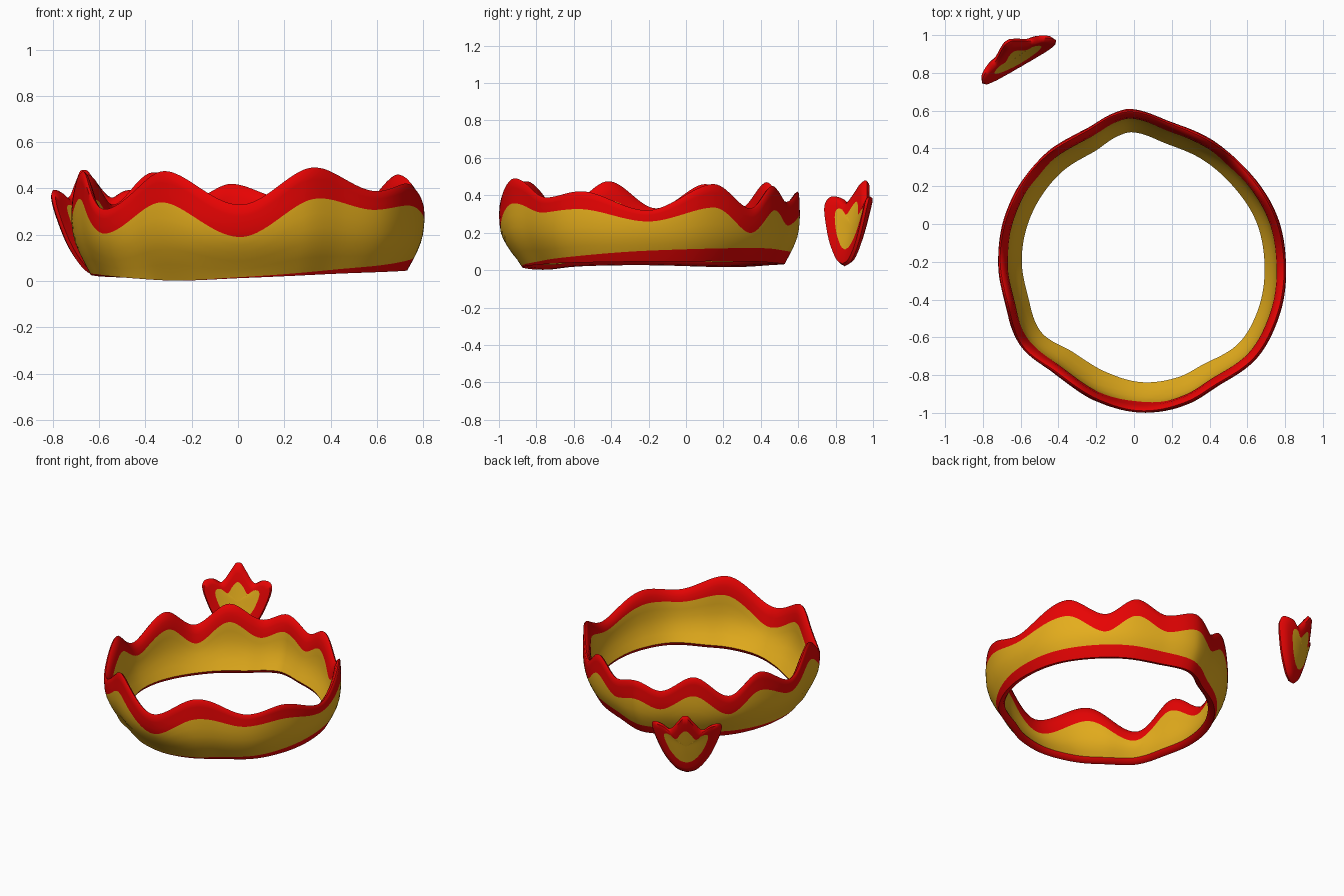
import bpy, bmesh
from math import sin, cos, radians
from mathutils import Vector

cube = bpy.data.objects.get("Cube")
if cube:
    bpy.data.objects.remove(cube)


def material(name, rgb):
    m = bpy.data.materials.new(name)
    m.use_nodes = True
    m.diffuse_color = (*rgb, 1)
    m.node_tree.nodes["Principled BSDF"].inputs["Base Color"].default_value = (*rgb, 1)
    return m


GOLD, RED = 0, 1
MATERIALS = [material("gold", (0.78, 0.42, 0.012)), material("red", (0.80, 0.001, 0.001))]


def hermite(table, x, period=None):
    """Smooth curve through (x, value) pairs, optionally repeating."""
    pts = list(table)
    if period:
        x %= period
        pts = ([(a - period, v) for a, v in table] + pts
               + [(a + period, v) for a, v in table])
    x = min(max(x, pts[0][0]), pts[-1][0])
    i = max(k for k in range(len(pts) - 1) if pts[k][0] <= x)

    def slope(k):
        a, b = pts[max(k - 1, 0)], pts[min(k + 1, len(pts) - 1)]
        return (b[1] - a[1]) / (b[0] - a[0])
    (x0, v0), (x1, v1) = pts[i], pts[i + 1]
    h = x1 - x0
    t = (x - x0) / h
    return (v0 * (1 + 2 * t) * (1 - t) ** 2 + v1 * t * t * (3 - 2 * t)
            + h * slope(i) * t * (1 - t) ** 2 + h * slope(i + 1) * t * t * (t - 1))


def loft(name, rows, colours, closed):
    """Skin rings of points; colours gives the material of each strip."""
    bm = bmesh.new()
    rings = [[bm.verts.new(p) for p in row] for row in rows]
    n = len(rings[0])
    for r, colour in enumerate(colours):
        a, b = rings[r], rings[(r + 1) % len(rings)]
        for i in range(n):
            j = (i + 1) % n
            bm.faces.new((a[i], a[j], b[j], b[i])).material_index = colour
    if not closed:
        bmesh.ops.remove_doubles(bm, verts=bm.verts, dist=1e-5)
    bmesh.ops.recalc_face_normals(bm, faces=bm.faces)
    me = bpy.data.meshes.new(name)
    bm.to_mesh(me)
    bm.free()
    for m in MATERIALS:
        me.materials.append(m)
    ob = bpy.data.objects.new(name, me)
    bpy.context.collection.objects.link(ob)
    bpy.ops.object.select_all(action="DESELECT")
    ob.select_set(True)
    bpy.context.view_layer.objects.active = ob
    bpy.ops.object.shade_smooth_by_angle(angle=radians(50))


# Crown band, by angle in degrees: outline radius, edge height, trim depth, base height, hem
RADIUS = [(0, .765), (19, .757), (40, .742), (60, .745), (78, .757), (94, .81), (101, .80),
          (113, .762), (131, .766), (146, .765), (180, .76), (197, .755), (215, .782),
          (232, .75), (252, .776), (270, .80), (288, .792), (302, .772), (320, .795), (336, .785)]
PEAKS = [(0, .32), (28, .46), (48, .33), (64, .45), (79, .365), (95, .42), (107, .365),
         (123, .47), (140, .33), (156, .46), (177, .33), (197, .475), (217, .31),
         (241, .475), (268, .33), (291, .49), (314, .39), (334, .42)]
TRIM = [(0, .06), (27, .125), (92, .125), (156, .125), (177, .09), (197, .12), (217, .105),
        (241, .135), (268, .14), (292, .135), (316, .08), (334, .095)]
BASE = [(0, .046), (60, .045), (100, .03), (140, .016), (180, .026), (208, .022), (240, .002),
        (270, .014), (315, .036)]
HEM = [(0, .058), (60, .072), (100, .06), (150, .03), (190, .005), (266, .004), (315, .025)]
# Inward lean of the wall by height
LEAN = [(0, .095), (.05, .073), (.1, .045), (.18, .012), (.27, 0), (.36, 0), (.5, .002)]


def band_section(deg):
    """Closed cross-section of the band, up the outside and down the inside."""
    th = radians(deg)
    radius, top, trim_depth, low, hem_depth = (
        hermite(table, deg, 360) for table in (RADIUS, PEAKS, TRIM, BASE, HEM))
    hem = low + hem_depth
    trim = top - trim_depth
    front = 1 + .4 * max(0, -sin(th)) ** 4

    def point(z, depth):
        r = radius - hermite(LEAN, z) * front - depth
        return Vector((.04 + r * cos(th), -.2 + r * sin(th), z))
    steps = [k / 5 for k in range(1, 6)]
    out = [point(low, 0), point(hem, 0)]
    out += [point(hem + (trim - hem) * t, 0) for t in steps]
    out += [point(trim + (top - .01 - trim) * t, .003 * t) for t in (.33, .67, 1)]
    out += [point(top, .012)]
    inner_low, inner_trim = low + .028, top - trim_depth * .88
    out += [point(top - .01, .025), point((top + inner_trim) / 2, .042), point(inner_trim, .051)]
    out += [point(inner_trim + (inner_low - inner_trim) * t, .051 + .004 * t) for t in steps]
    out += [point(low + .006, .03)]
    return out


sections = [band_section(d * 1.5) for d in range(240)]
band_colours = [RED] + [GOLD] * 5 + [RED] * 7 + [GOLD] * 5 + [RED] * 2
loft("crown_band", list(zip(*sections)), band_colours, True)


# Detached shield plate: half outlines as (across, height), bottom to top
OUTLINE = [(0, .02), (.07, .048), (.145, .14), (.2, .26), (.226, .35), (.212, .39),
           (.165, .39), (.105, .362), (.05, .43), (.02, .474), (0, .48)]
EMBLEM = [(0, .11), (.045, .128), (.095, .185), (.127, .25), (.142, .30), (.136, .326),
          (.105, .325), (.065, .296), (.034, .338), (.012, .362), (0, .366)]


def full_outline(half, sub=5):
    """Smooth the half outline and mirror it."""
    n = (len(half) - 1) * sub
    side = [tuple(hermite([(i, p[k]) for i, p in enumerate(half)], j / sub) for k in (0, 1))
            for j in range(n + 1)]
    return side + [(-u, z) for u, z in side[-2:0:-1]]


def plate_point(u, z, depth):
    out = .28 * (z - .02) - 1.6 * u * u + depth
    return Vector((-.602, .848, z)) + Vector((.866, .5, 0)) * u + Vector((-.5, .866, 0)) * out


def blend(a, b, t):
    return [(p[0] + (q[0] - p[0]) * t, p[1] + (q[1] - p[1]) * t) for p, q in zip(a, b)]


rim, emblem = full_outline(OUTLINE), full_outline(EMBLEM)
core = [(0, .24)] * len(rim)
half_rows = [(core, .024), (blend(core, emblem, .5), .024), (emblem, .024),
             (blend(emblem, rim, .5), .024), (blend(emblem, rim, .85), .019)]
layers = half_rows + [(rim, 0)] + [(c, -d) for c, d in reversed(half_rows)]
plate_rows = [[plate_point(u, z, d) for u, z in c] for c, d in layers]
loft("shield_plate", plate_rows, [GOLD] * 2 + [RED] * 6 + [GOLD] * 2, False)
